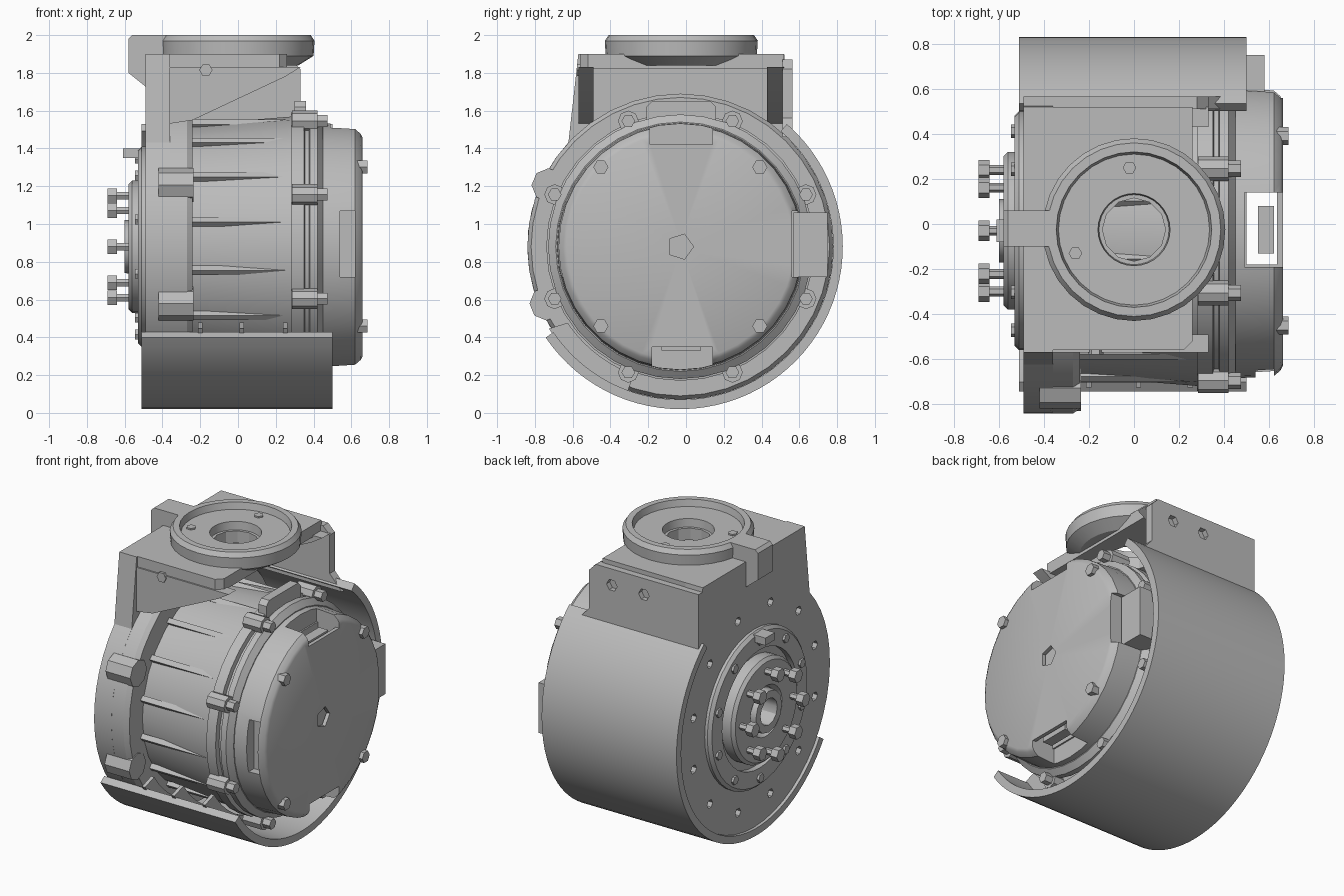
import bpy, bmesh
from math import sin, cos, pi, radians
from mathutils import Matrix, Vector

if "Cube" in bpy.data.objects:
    bpy.data.objects.remove(bpy.data.objects["Cube"], do_unlink=True)

CY, CZ = -0.03, 0.88  # motor axis, running along x

grey = bpy.data.materials.new("cast grey")
grey.use_nodes = True
grey.diffuse_color = (0.5, 0.5, 0.5, 1)
grey.node_tree.nodes["Principled BSDF"].inputs["Base Color"].default_value = (0.5, 0.5, 0.5, 1)


def finish(name, bm):
    bmesh.ops.recalc_face_normals(bm, faces=bm.faces)
    me = bpy.data.meshes.new(name)
    bm.to_mesh(me)
    bm.free()
    me.materials.append(grey)
    ob = bpy.data.objects.new(name, me)
    bpy.context.collection.objects.link(ob)
    return ob


def prism(name, pts, a, b, axis="x"):
    """Extrude a 2D outline from a to b along an axis."""
    place = {"x": lambda p, t: (t, p[0], p[1]),
             "y": lambda p, t: (p[0], t, p[1]),
             "z": lambda p, t: (p[0], p[1], t)}[axis]
    bm = bmesh.new()
    lo = [bm.verts.new(place(p, a)) for p in pts]
    hi = [bm.verts.new(place(p, b)) for p in pts]
    bm.faces.new(lo)
    bm.faces.new(hi)
    for i in range(len(pts)):
        j = (i + 1) % len(pts)
        bm.faces.new((lo[i], lo[j], hi[j], hi[i]))
    return finish(name, bm)


def box(name, x, y, z):
    return prism(name, [(x[0], y[0]), (x[1], y[0]), (x[1], y[1]), (x[0], y[1])], z[0], z[1], "z")


def arc(r, a0, a1, n, cy=CY, cz=CZ):
    angles = [radians(a0 + (a1 - a0) * i / n) for i in range(n + 1)]
    return [(cy + r * cos(a), cz + r * sin(a)) for a in angles]


def disc(name, r, a, b, n=32, cy=CY, cz=CZ, axis="x"):
    return prism(name, arc(r, 0, 360, n, cy, cz)[:-1], a, b, axis)


def lathe(name, prof, n=40, upright=None):
    """Spin a closed (along, radius) loop round the motor axis or an upright one."""
    bm = bmesh.new()
    rings = []
    for i in range(n):
        c, s = cos(2 * pi * i / n), sin(2 * pi * i / n)
        if upright:
            rings.append([bm.verts.new((upright[0] + r * c, upright[1] + r * s, t)) for t, r in prof])
        else:
            rings.append([bm.verts.new((t, CY + r * c, CZ + r * s)) for t, r in prof])
    m = len(prof)
    for i in range(n):
        p, q = rings[i], rings[(i + 1) % n]
        for k in range(m):
            bm.faces.new((p[k], p[(k + 1) % m], q[(k + 1) % m], q[k]))
    return finish(name, bm)


def cut(ob, cutters):
    for c in cutters:
        mod = ob.modifiers.new("cut", "BOOLEAN")
        mod.operation = "DIFFERENCE"
        mod.solver = "EXACT"
        mod.object = c
        c.hide_render = True
        c.hide_viewport = True
        c.display_type = "WIRE"


def polar(r, deg):
    return CY + r * cos(radians(deg)), CZ + r * sin(radians(deg))


# Side plate: round at the bottom, tapering up to the mount
outline = arc(0.81, 137, 403, 36) + [(0.52, 1.9), (-0.57, 1.9)]
plate = prism("side_plate", outline, -0.49, -0.36)
holes = []
for k in range(12):
    y, z = polar(0.67, 15 + k * 30)
    holes.append(disc(f"plate_hole_cutter_{k}", 0.03, -0.6, -0.45, 6, y, z))
cut(plate, holes)
lathe("plate_rim", [(-0.37, 0.60), (-0.37, 0.81), (-0.27, 0.81), (-0.24, 0.79), (-0.24, 0.60)])
for side in (155, 203):
    y, z = polar(0.77, side)
    disc(f"rim_lug_{side}", 0.09, -0.42, -0.235, 8, y, z)

# Output flange and hub on the plate side
lathe("flange_ring", [(-0.48, 0.40), (-0.48, 0.53), (-0.51, 0.53), (-0.53, 0.51), (-0.53, 0.40)])
lathe("flange_step", [(-0.48, 0.10), (-0.48, 0.35), (-0.56, 0.35), (-0.58, 0.33),
                      (-0.58, 0.17), (-0.54, 0.15), (-0.54, 0.10)])
lathe("hub_collar", [(-0.48, 0.09), (-0.48, 0.15), (-0.60, 0.14), (-0.60, 0.09)], 12)
for k in range(8):
    y, z = polar(0.27, k * 45)
    disc(f"hub_bolt_shank_{k}", 0.022, -0.65, -0.57, 6, y, z)
    disc(f"hub_bolt_head_{k}", 0.045, -0.69, -0.64, 6, y, z)
for k in range(10):
    y, z = polar(0.465, 18 + k * 36)
    disc(f"flange_bolt_{k}", 0.03, -0.545, -0.52, 6, y, z)
y, z = polar(0.47, 90)
box("locating_tab", (-0.61, -0.50), (y - 0.05, y + 0.05), (z, z + 0.05))

# Curved guard wrapping the underside and the back
prism("guard_shell", arc(0.86, 214, 409, 48) + arc(0.81, 409, 214, 48), -0.51, 0.50)
tab = prism("guard_tab", [(-0.49, 1.46), (0.42, 1.46), (0.33, 1.56), (0.33, 1.82),
                          (0.28, 1.87), (-0.49, 1.87)], 0.51, 0.565, "y")
cut(tab, [disc(f"tab_hole_cutter_{i}", 0.04, 0.53, 0.7, 6, x, 1.76, "y")
          for i, x in enumerate((-0.08, 0.16))])
for i, x in enumerate((-0.2, 0.02, 0.25)):
    prism(f"guard_fin_{i}", arc(0.82, 212, 250, 10) + arc(0.72, 250, 214, 10), x - 0.012, x + 0.012)

# Motor body with shallow lengthwise ribs
lathe("motor_body", [(-0.40, 0.02), (-0.40, 0.65), (-0.2, 0.65), (0.30, 0.69), (0.30, 0.02)], 28)
for k in range(16):
    y, z = polar(0.66, 11 + k * 22.5)
    disc(f"body_rib_{k}", 0.025, -0.24, 0.30, 4, y, z)

# Clamp flange between the body and the end cap
lathe("clamp_flange", [(0.28, 0.30), (0.28, 0.71), (0.35, 0.71), (0.355, 0.68),
                       (0.375, 0.68), (0.38, 0.70), (0.42, 0.70), (0.45, 0.66), (0.45, 0.30)], 36)
for k in range(8):
    y, z = polar(0.72, 22.5 + k * 45)
    disc(f"flange_lug_{k}", 0.055, 0.285, 0.42, 8, y, z)
    disc(f"flange_bolt_head_{k}", 0.036, 0.42, 0.475, 6, y, z)
prism("flange_top_tab", [(-0.21, 1.54), (0.16, 1.54), (0.16, 1.62), (0.13, 1.65),
                         (-0.18, 1.65), (-0.21, 1.62)], 0.30, 0.36)

# End cap with open slots
cap = lathe("end_cap", [(0.43, 0.001), (0.43, 0.655), (0.54, 0.65), (0.62, 0.645),
                        (0.65, 0.62), (0.66, 0.60), (0.66, 0.001)], 36)
cutters = [box("cap_through_cutter", (0.50, 0.635), (-0.18, 0.14), (0, 1.8)),
           box("cap_top_cutter", (0.49, 0.8), (-0.19, 0.14), (1.42, 1.7)),
           box("cap_bottom_cutter", (0.49, 0.8), (-0.18, 0.14), (0.1, 0.35)),
           box("cap_front_cutter", (0.54, 0.62), (-0.9, -0.60), (0.72, 1.07)),
           box("cap_back_cutter", (0.49, 0.8), (0.56, 0.9), (0.72, 1.07)),
           disc("cap_centre_cutter", 0.07, 0.63, 0.8, 5)]
cut(cap, cutters)
box("cap_inner_block", (0.55, 0.62), (-0.13, 0.08), (0.33, 1.42))
for k in range(4):
    y, z = polar(0.595, 45 + k * 90)
    disc(f"cap_bolt_{k}", 0.04, 0.61, 0.685, 6, y, z)
box("cable_socket", (0.40, 0.58), (0.57, 0.75), (0.72, 1.06))

# Mounting bracket on top
top = prism("mount_top", [(-0.49, -0.56), (0.22, -0.56), (0.26, -0.52), (0.26, 0.52), (-0.49, 0.52)],
            1.82, 1.9, "z")
cut(top, [disc("mount_hole_cutter", 0.14, 1.7, 2.1, 12, 0, -0.025, "z")])
gusset = [(-0.40, 1.83), (0.33, 1.83), (0.25, 1.78), (-0.24, 1.55), (-0.37, 1.53)]
prism("mount_gusset_front", gusset, -0.57, -0.49, "y")
prism("mount_gusset_back", gusset, 0.43, 0.52, "y")
disc("gusset_bolt", 0.035, -0.578, -0.56, 6, -0.17, 1.815, "y")

# Round mounting seat with a raised lip
lathe("mount_seat", [(1.84, 0.15), (1.84, 0.32), (1.89, 0.40), (1.97, 0.405), (2.0, 0.385),
                     (2.0, 0.345), (1.955, 0.335), (1.955, 0.16)], 32, (0, -0.025))
prism("seat_key", [(-0.58, 1.98), (-0.56, 2.0), (-0.36, 2.0), (-0.36, 1.88), (-0.48, 1.72), (-0.58, 1.80)],
      -0.10, 0.06, "y")
for i, (x, y) in enumerate(((-0.26, -0.13), (-0.02, 0.25))):
    disc(f"seat_screw_{i}", 0.03, 1.95, 1.965, 6, x, y, "z")

# Shading
bpy.ops.object.select_all(action="DESELECT")
for ob in bpy.context.scene.objects:
    if ob.type == "MESH" and not ob.hide_render:
        ob.select_set(True)
        bpy.context.view_layer.objects.active = ob
bpy.ops.object.shade_smooth_by_angle(angle=radians(30))
